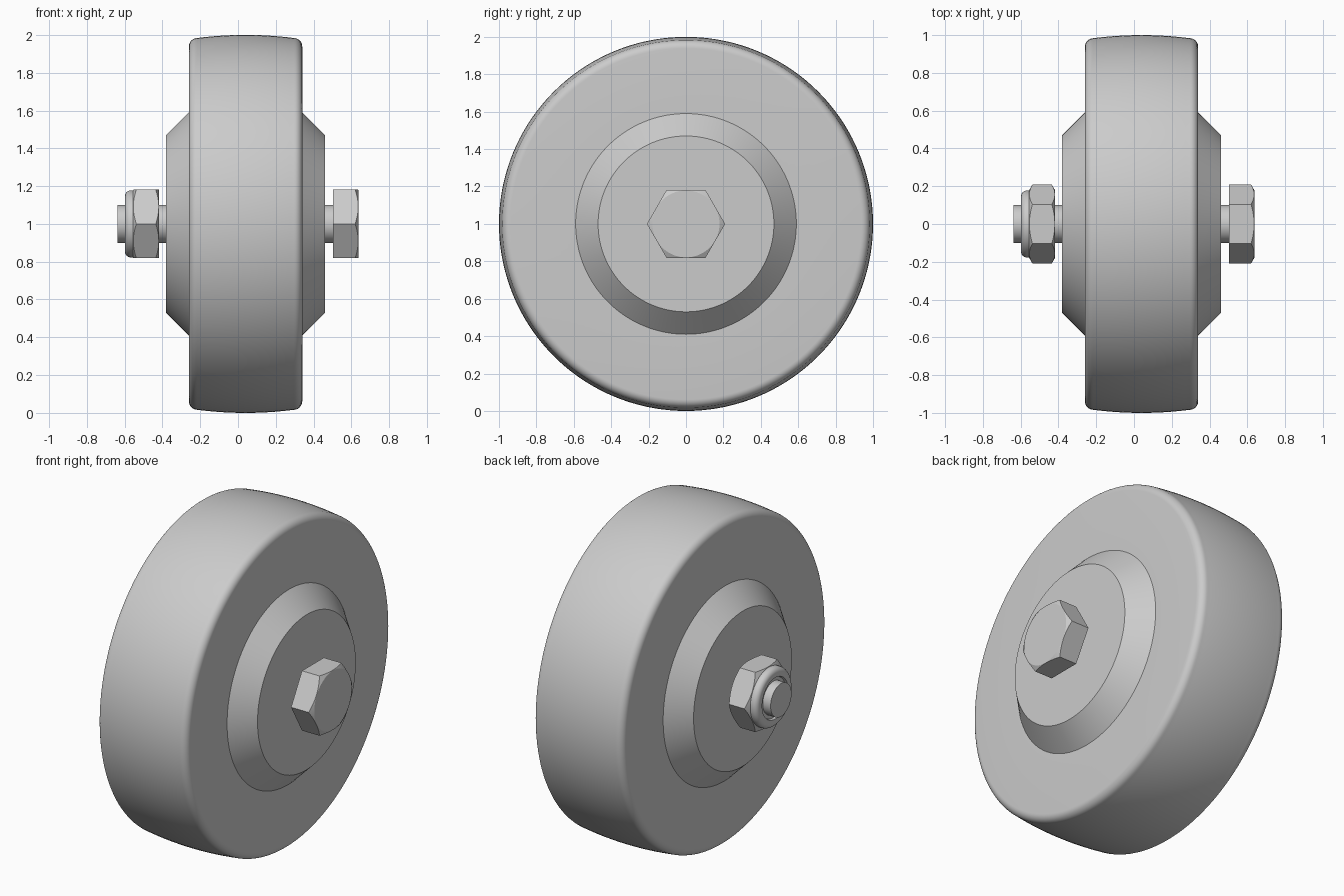
import bpy, bmesh
from math import cos, sin, pi, radians, tan, sqrt

cube = bpy.data.objects.get("Cube")
if cube:
    bpy.data.objects.remove(cube, do_unlink=True)

SEGMENTS = 144
AXLE_HEIGHT = 1.0

grey = bpy.data.materials.new("light_grey")
grey.use_nodes = True
grey.diffuse_color = (0.6, 0.6, 0.6, 1)
grey.node_tree.nodes["Principled BSDF"].inputs["Base Color"].default_value = (0.6, 0.6, 0.6, 1)


def lathe(name, profile, ring=False):
    """Sweep profile(angle) -> [(x, radius)] about the axle; cap the ends or join them as a ring."""
    bm = bmesh.new()
    rows = []
    for i in range(SEGMENTS):
        a = 2 * pi * i / SEGMENTS
        rows.append([bm.verts.new((x, r * cos(a), AXLE_HEIGHT + r * sin(a))) for x, r in profile(a)])
    n = len(rows[0])
    for i in range(SEGMENTS):
        p, q = rows[i], rows[(i + 1) % SEGMENTS]
        for j in range(n if ring else n - 1):
            k = (j + 1) % n
            bm.faces.new((p[j], p[k], q[k], q[j]))
    if not ring:
        bm.faces.new([row[0] for row in rows])
        bm.faces.new([row[-1] for row in rows])
    bmesh.ops.recalc_face_normals(bm, faces=bm.faces)
    mesh = bpy.data.meshes.new(name)
    bm.to_mesh(mesh)
    bm.free()
    mesh.materials.append(grey)
    obj = bpy.data.objects.new(name, mesh)
    bpy.context.collection.objects.link(obj)
    bpy.ops.object.select_all(action="DESELECT")
    obj.select_set(True)
    bpy.context.view_layer.objects.active = obj
    bpy.ops.object.shade_smooth_by_angle(angle=radians(25))
    return obj


def fillet(cx, cr, radius, start, end, steps=8):
    """Arc points in the profile plane, angles in degrees from +x toward outward."""
    angles = [radians(start + (end - start) * i / steps) for i in range(steps + 1)]
    return [(cx + radius * cos(t), cr + radius * sin(t)) for t in angles]


def hexagon(x0, x1, chamfer_start, chamfer_end, apothem=0.181):
    """Hexagonal prism whose corners are trimmed by a shallow cone."""
    face = apothem - 0.002

    def profile(a):
        wall = apothem / cos(a % (pi / 3) - pi / 6)
        drop = tan(radians(30)) * (wall - face)
        points = [(x0, face), (x0 + drop, wall)] if chamfer_start else [(x0, wall)]
        return points + ([(x1 - drop, wall), (x1, face)] if chamfer_end else [(x1, wall)])
    return profile


# Tyre: crowned tread with rounded shoulders around the hub
MIDDLE, HALF, SHOULDER, BORE = 0.04, 0.3, 0.045, 0.55
CROWN = 2.0
tread = []
for i in range(-12, 13):
    x = (HALF - SHOULDER) * i / 12
    tread.append((MIDDLE + x, 1 - CROWN + sqrt(CROWN ** 2 - x ** 2)))
edge = tread[0][1] - SHOULDER
right_arc = fillet(MIDDLE - HALF + SHOULDER, edge, SHOULDER, 180, 90)
left_arc = fillet(MIDDLE + HALF - SHOULDER, edge, SHOULDER, 90, 0)
tyre = ([(MIDDLE - HALF, BORE)] + right_arc[:-1] + tread + left_arc[1:]
        + [(MIDDLE + HALF, BORE)])
lathe("tyre", lambda a: tyre, ring=True)

# Hub: bevelled on both sides
hub = [(-0.38, 0.47), (-0.26, 0.59), (0.34, 0.59), (0.46, 0.47)]
lathe("hub", lambda a: hub)

# Bolt: shank and hexagonal head
shank = [(-0.637, 0.1), (0.51, 0.1)]
lathe("bolt_shank", lambda a: shank)
lathe("bolt_head", hexagon(0.502, 0.637, False, True))

# Lock nut: hexagon and rounded collar with a shallow recess
lathe("lock_nut", hexagon(-0.555, -0.418, True, True))
collar = ([(-0.55, 0.177)] + fillet(-0.568, 0.147, 0.03, 90, 180)
          + [(-0.598, 0.125), (-0.585, 0.12), (-0.585, 0.095), (-0.55, 0.095)])
lathe("lock_nut_collar", lambda a: collar, ring=True)
